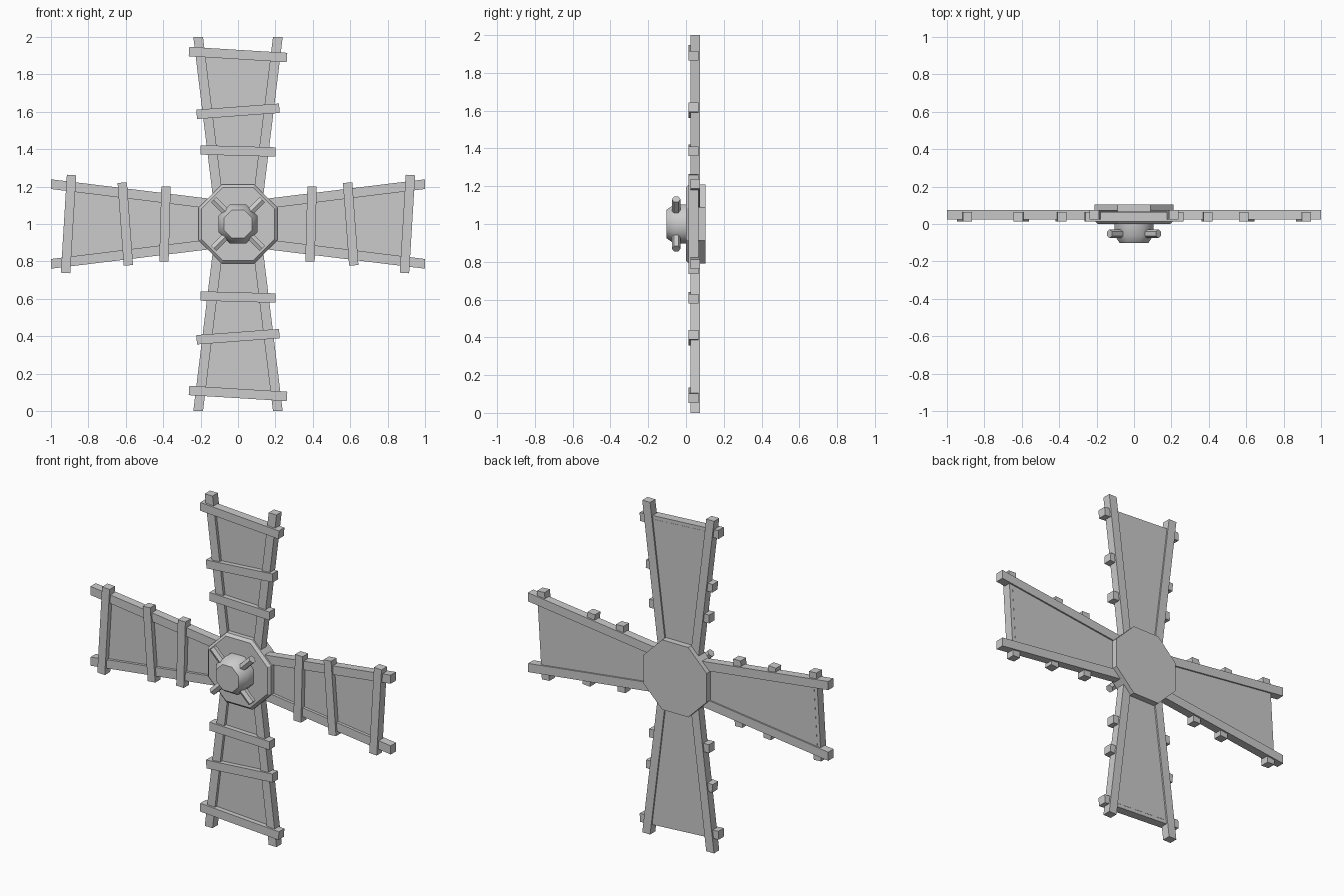
import bpy, bmesh
from math import pi, cos, sin, radians
from mathutils import Matrix, Vector

if "Cube" in bpy.data.objects:
    bpy.data.objects.remove(bpy.data.objects["Cube"])

CENTRE = Matrix.Translation((0, 0, 1))


def finish(bm, name, matrix):
    bm.transform(matrix)
    bmesh.ops.recalc_face_normals(bm, faces=bm.faces)
    mesh = bpy.data.meshes.new(name)
    bm.to_mesh(mesh)
    bm.free()
    ob = bpy.data.objects.new(name, mesh)
    bpy.context.collection.objects.link(ob)
    return ob


def prism(name, points, y0, y1, matrix):
    """Extrude an x/z outline from y0 to y1."""
    bm = bmesh.new()
    face = bm.faces.new([bm.verts.new((x, y0, z)) for x, z in points])
    ext = bmesh.ops.extrude_face_region(bm, geom=[face])
    new = [v for v in ext["geom"] if isinstance(v, bmesh.types.BMVert)]
    bmesh.ops.translate(bm, verts=new, vec=(0, y1 - y0, 0))
    return finish(bm, name, matrix)


def octagon_stack(name, rings):
    """Loft flat-topped octagons given as (distance to flat, y)."""
    bm = bmesh.new()
    loops = []
    for apothem, y in rings:
        r = apothem / cos(pi / 8)
        loops.append([bm.verts.new((r * cos(pi / 8 + i * pi / 4), y,
                                    r * sin(pi / 8 + i * pi / 4))) for i in range(8)])
    for a, b in zip(loops, loops[1:]):
        for i in range(8):
            bm.faces.new((a[i], a[(i + 1) % 8], b[(i + 1) % 8], b[i]))
    bm.faces.new(loops[0])
    bm.faces.new(loops[-1])
    return finish(bm, name, CENTRE)


# Four arms, each drawn pointing up and turned around the hub
SLATS = [(0.262, 0.922, 0.890), (0.221, 0.586, 0.619), (0.20, 0.396, 0.385)]
for n in range(4):
    turn = CENTRE @ Matrix.Rotation(n * pi / 2, 4, 'Y')

    # Flared side rails
    for s in (-1, 1):
        prism(f"rail_{n}", [(s * 0.082, 0.15), (s * 0.135, 0.15),
                            (s * 0.239, 1.0), (s * 0.187, 1.0)], 0.025, 0.075, turn)

    # Sail board between the rails
    prism(f"sail_board_{n}", [(-0.10, 0.15), (0.10, 0.15),
                              (0.192, 0.898), (-0.192, 0.922)], 0.042, 0.066, turn)

    # Crooked cross slats
    for half, left, right in SLATS:
        a, b = Vector((-half, left)), Vector((half, right))
        d = (b - a).normalized()
        w = Vector((-d.y, d.x)) * 0.025
        prism(f"cross_slat_{n}", [a - w, b - w, b + w, a + w], 0.013, 0.065, turn)

    # Diagonal pegs in the hub cap
    bm = bmesh.new()
    bmesh.ops.create_cone(bm, cap_ends=True, segments=6, radius1=0.023,
                          radius2=0.023, depth=0.16)
    finish(bm, f"hub_peg_{n}", CENTRE @ Matrix.Rotation(radians(45 + 90 * n), 4, 'Y')
           @ Matrix.Translation((0, -0.052, 0.105)))

# Octagonal hub plate with a chamfered front edge
octagon_stack("hub_plate", [(0.195, 0.0), (0.21, 0.015), (0.21, 0.103)])

# Rounded hub cap
cap = octagon_stack("hub_cap", [(0.076, -0.102), (0.104, -0.062), (0.104, 0.02)])
bpy.ops.object.select_all(action='DESELECT')
cap.select_set(True)
bpy.context.view_layer.objects.active = cap
bpy.ops.object.shade_smooth_by_angle(angle=radians(50))
